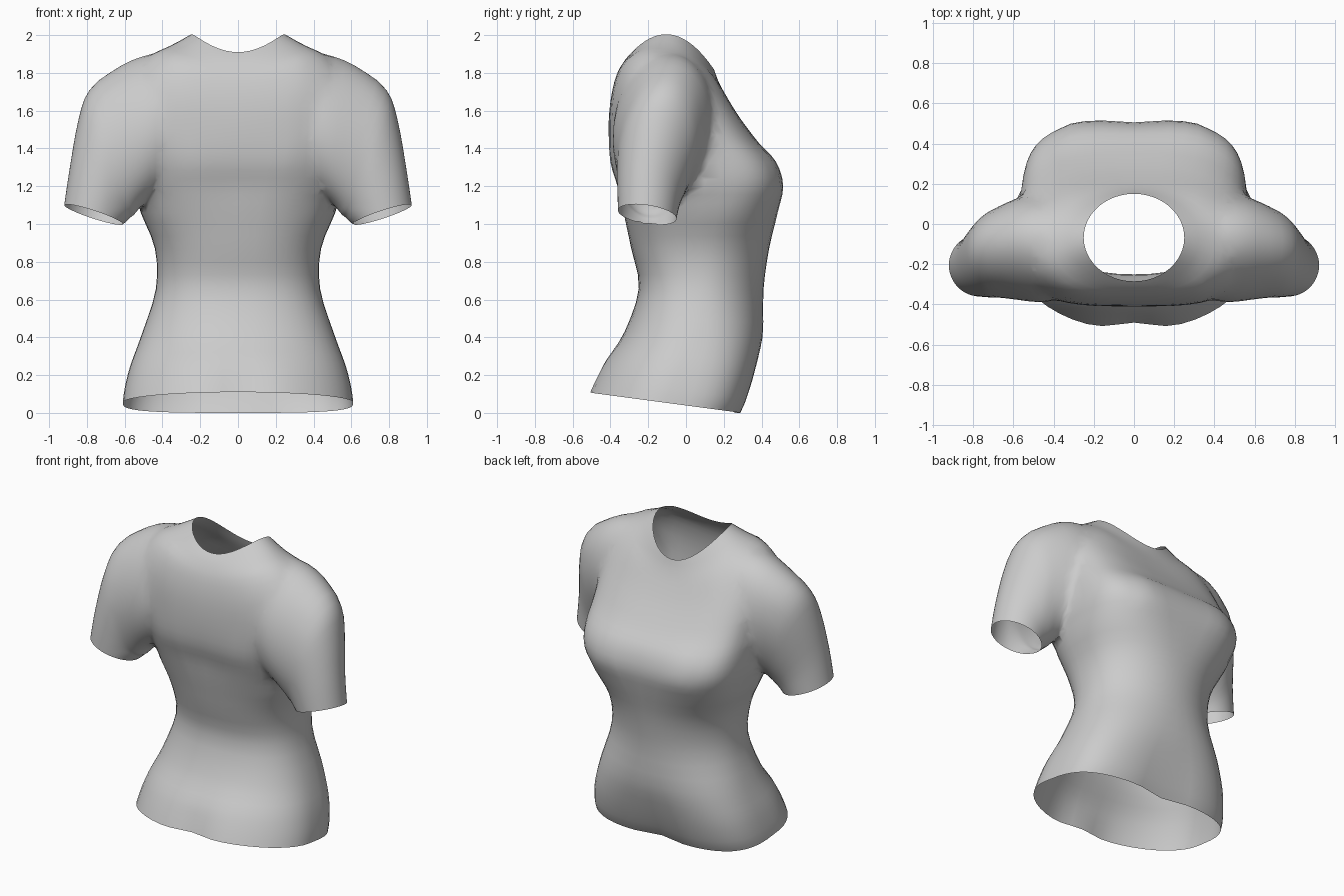
import bpy, bmesh, math

if "Cube" in bpy.data.objects:
    bpy.data.objects.remove(bpy.data.objects["Cube"])

SIDES = 48
SUB = 3

cloth = bpy.data.materials.new("grey cloth")
cloth.diffuse_color = (0.6, 0.6, 0.6, 1)
cloth.use_nodes = True
cloth.node_tree.nodes["Principled BSDF"].inputs["Base Color"].default_value = cloth.diffuse_color
opening = bpy.data.materials.new("opening helper")

# Torso rows: z back, z front, side raise, half width, y back, y front,
# squareness of back and front, centre dimple
TORSO = [
    (0.11, 0.00, 0.00, 0.61, -0.53, 0.295, 1.0, 0.60, 0.04),
    (0.19, 0.07, 0.00, 0.60, -0.49, 0.325, 0.98, 0.60, 0.03),
    (0.28, 0.22, 0.00, 0.57, -0.435, 0.37, 0.94, 0.66, 0.015),
    (0.43, 0.40, 0.00, 0.51, -0.325, 0.405, 0.88, 0.80, 0.0),
    (0.66, 0.65, 0.00, 0.435, -0.25, 0.41, 0.82, 0.98, 0.0),
    (0.87, 0.87, 0.00, 0.44, -0.29, 0.44, 0.78, 0.92, 0.0),
    (1.06, 1.06, 0.00, 0.515, -0.335, 0.49, 0.74, 0.74, 0.005),
    (1.20, 1.20, 0.00, 0.555, -0.37, 0.52, 0.68, 0.60, 0.015),
    (1.33, 1.33, 0.00, 0.565, -0.405, 0.48, 0.62, 0.58, 0.01),
    (1.49, 1.43, 0.03, 0.57, -0.41, 0.385, 0.58, 0.66, 0.0),
    (1.65, 1.56, 0.10, 0.565, -0.40, 0.285, 0.60, 0.74, 0.0),
    (1.78, 1.68, 0.15, 0.48, -0.37, 0.21, 0.72, 0.82, 0.0),
    (1.865, 1.76, 0.125, 0.36, -0.325, 0.17, 0.90, 0.92, 0.0),
    (1.91, 1.815, 0.138, 0.25, -0.285, 0.15, 1.0, 1.0, 0.0),
]

# Sleeve rows: outer x, outer z, inner x, inner z, y centre, y half depth, y lean
SLEEVE = [
    (0.30, 1.82, 0.30, 1.28, -0.11, 0.23, 0.04),
    (0.45, 1.90, 0.43, 1.17, -0.125, 0.26, 0.06),
    (0.62, 1.845, 0.515, 1.09, -0.125, 0.25, 0.06),
    (0.785, 1.71, 0.55, 1.05, -0.15, 0.215, 0.045),
    (0.845, 1.55, 0.57, 1.035, -0.17, 0.195, 0.025),
    (0.89, 1.30, 0.59, 1.015, -0.195, 0.168, 0.005),
    (0.92, 1.10, 0.61, 1.00, -0.205, 0.155, 0.0),
]


def spread(rows):
    """Smoothly interpolate extra rows between the given ones."""
    out = []
    for i in range(len(rows) - 1):
        p0, p1, p2 = rows[max(i - 1, 0)], rows[i], rows[i + 1]
        p3 = rows[min(i + 2, len(rows) - 1)]
        for k in range(SUB):
            t = k / SUB
            out.append([0.5 * (2 * b + (c - a) * t + (2 * a - 5 * b + 4 * c - d) * t * t
                               + (3 * b - a - 3 * c + d) * t ** 3)
                        for a, b, c, d in zip(p0, p1, p2, p3)])
    return out + [list(rows[-1])]


def power(v, p):
    return math.copysign(abs(v) ** p, v) if abs(v) > 1e-9 else 0.0


def torso_point(row, a):
    zb, zf, lift, hw, yb, yf, pb, pf, dimple = row
    p = pf if math.sin(a) > 0 else pb
    c, s = power(math.cos(a), p), power(math.sin(a), p)
    x = hw * c
    y = (yb + yf) / 2 + (yf - yb) / 2 * s
    z = zb + (zf - zb) * (s + 1) / 2 + lift * c * c
    return x, y - dimple * s * math.exp(-(x / 0.13) ** 2), z


def sleeve_point(row, a, side):
    ox, oz, ix, iz, yc, hy, lean = row
    c, s = math.cos(a), math.sin(a)
    return (side * ((ox + ix) / 2 + (ox - ix) / 2 * c), yc + hy * s + lean * c,
            (oz + iz) / 2 + (oz - iz) / 2 * c - 0.022 * s)


def loft(name, rows, point):
    """Closed tube through all rows; its end caps use the opening slot."""
    bm = bmesh.new()
    rings = [[bm.verts.new(point(r, 2 * math.pi * k / SIDES)) for k in range(SIDES)]
             for r in spread(rows)]
    for lo, hi in zip(rings, rings[1:]):
        for k in range(SIDES):
            n = (k + 1) % SIDES
            bm.faces.new((lo[k], lo[n], hi[n], hi[k]))
    for ring in (rings[0], rings[-1]):
        mid = bm.verts.new([sum(v.co[i] for v in ring) / SIDES for i in range(3)])
        for k in range(SIDES):
            bm.faces.new((ring[k], ring[(k + 1) % SIDES], mid)).material_index = 1
    bmesh.ops.recalc_face_normals(bm, faces=bm.faces)
    me = bpy.data.meshes.new(name)
    bm.to_mesh(me)
    bm.free()
    me.materials.append(cloth)
    me.materials.append(opening)
    ob = bpy.data.objects.new(name, me)
    bpy.context.collection.objects.link(ob)
    return ob


# Body of the shirt with both sleeves merged in
shirt = loft("shirt", TORSO, torso_point)
bpy.context.view_layer.objects.active = shirt
for side in (-1, 1):
    sleeve = loft("sleeve", SLEEVE, lambda r, a: sleeve_point(r, a, side))
    mod = shirt.modifiers.new("join sleeve", "BOOLEAN")
    mod.operation = "UNION"
    mod.solver = "EXACT"
    mod.object = sleeve
    bpy.ops.object.modifier_apply(modifier=mod.name)
    bpy.data.objects.remove(sleeve)

# Open the neck, hem and cuffs, then soften the armholes
bm = bmesh.new()
bm.from_mesh(shirt.data)
bmesh.ops.delete(bm, geom=[f for f in bm.faces if f.material_index == 1], context="FACES")
bmesh.ops.remove_doubles(bm, verts=bm.verts, dist=0.008)
soft = [v for v in bm.verts if not v.is_boundary
        and 0.36 < abs(v.co.x) < 0.7 and v.co.z > 1.08]
for _ in range(4):
    bmesh.ops.smooth_vert(bm, verts=soft, factor=0.5,
                          use_axis_x=True, use_axis_y=True, use_axis_z=True)
for f in bm.faces:
    f.smooth = True
bm.to_mesh(shirt.data)
bm.free()
shirt.data.materials.pop(index=1)
